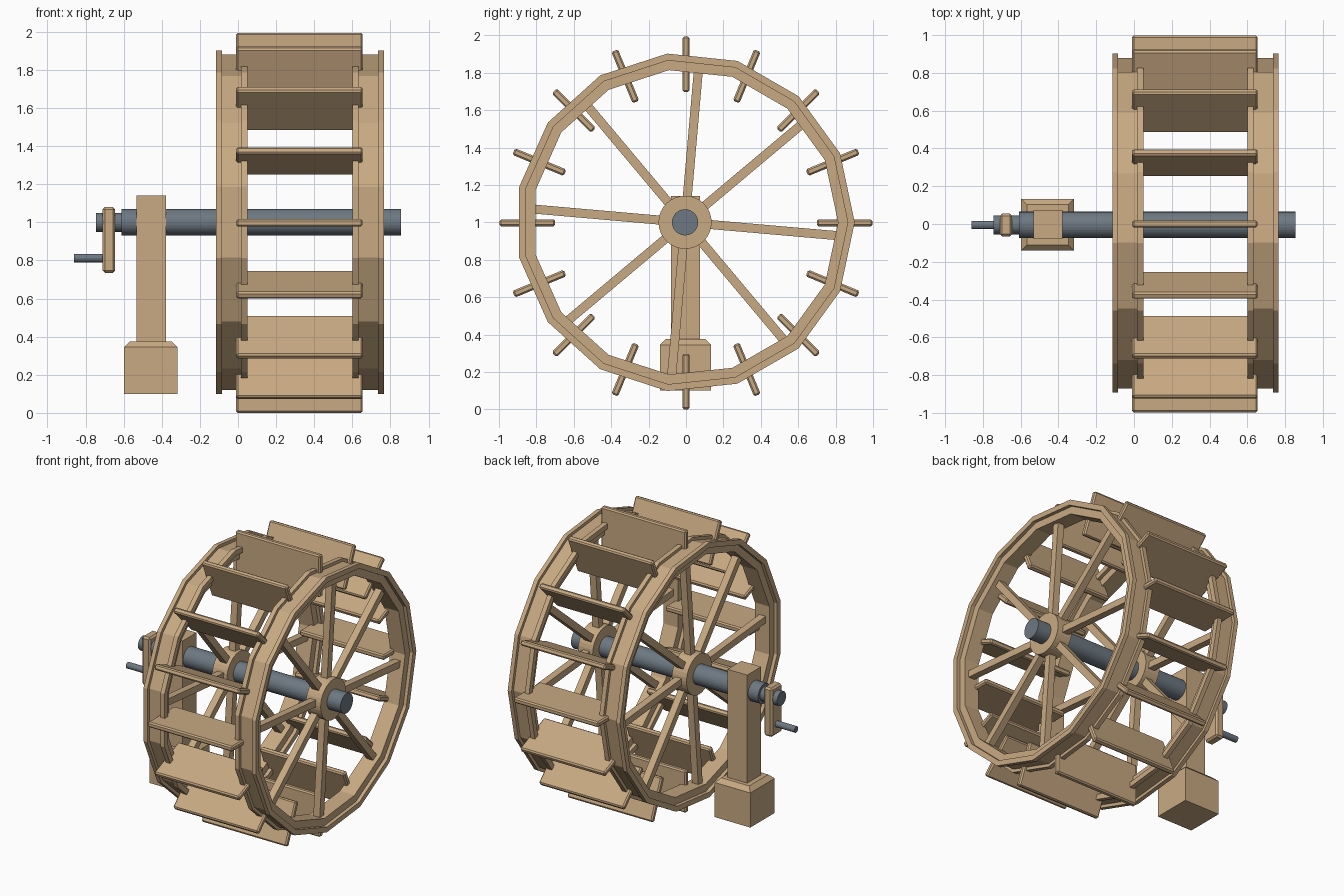
import bpy, bmesh, math
from mathutils import Matrix

cube = bpy.data.objects.get("Cube")
if cube:
    bpy.data.objects.remove(cube)


def material(name, rgb):
    m = bpy.data.materials.new(name)
    m.use_nodes = True
    m.diffuse_color = (*rgb, 1)
    m.node_tree.nodes["Principled BSDF"].inputs["Base Color"].default_value = (*rgb, 1)
    return m


WOOD = material("pale wood", (0.58, 0.40, 0.225))
STEEL = material("grey steel", (0.155, 0.19, 0.225))
CY, CZ = -0.005, 1.0        # axle centre
MID = 0.325                 # middle of the wheel along x


def finish(name, bm, mat):
    bmesh.ops.recalc_face_normals(bm, faces=bm.faces)
    mesh = bpy.data.meshes.new(name)
    bm.to_mesh(mesh)
    bm.free()
    mesh.materials.append(mat)
    obj = bpy.data.objects.new(name, mesh)
    bpy.context.collection.objects.link(obj)
    return obj


def box(name, low, high, mat=WOOD, bevel=0, turn=0, centre=(0, 0, 0)):
    """Box between two corners, optionally turned about the x axis and moved."""
    bm = bmesh.new()
    bmesh.ops.create_cube(bm, size=1)
    for v in bm.verts:
        v.co = [(a + b) / 2 + c * (b - a) for a, b, c in zip(low, high, v.co)]
    if bevel:
        bmesh.ops.bevel(bm, geom=bm.edges[:], offset=bevel, segments=1, affect='EDGES')
    bm.transform(Matrix.Translation(centre) @ Matrix.Rotation(turn, 4, 'X'))
    return finish(name, bm, mat)


def lathe(name, profile, sides, mat, cy=CY, cz=CZ, closed=False):
    """Spin (x, radius) points about the x axis; open profiles get capped."""
    bm = bmesh.new()
    rings = []
    for i in range(sides):
        a = math.tau * i / sides
        rings.append([bm.verts.new((x, cy + r * math.cos(a), cz + r * math.sin(a)))
                      for x, r in profile])
    n = len(profile)
    for i in range(sides):
        p, q = rings[i], rings[(i + 1) % sides]
        for j in range(n if closed else n - 1):
            k = (j + 1) % n
            bm.faces.new((p[j], p[k], q[k], q[j]))
    if not closed:
        bm.faces.new([r[0] for r in rings])
        bm.faces.new([r[-1] for r in rings])
    return finish(name, bm, mat)


# Two fifteen-sided rims, each with raised flanges, plus hubs and spokes
rim = [(0.275, 0.87), (0.275, 0.907), (0.308, 0.907), (0.308, 0.885), (0.41, 0.885),
       (0.41, 0.907), (0.44, 0.907), (0.44, 0.87), (0.415, 0.87), (0.415, 0.818),
       (0.30, 0.818), (0.30, 0.87)]
for side, label in ((1, "left"), (-1, "right")):
    lathe(label + "_rim", [(MID + side * x, r) for x, r in rim], 15, WOOD, closed=True)
    lathe(label + "_hub", [(MID + side * x, 0.142) for x in (0.31, 0.425)], 32, WOOD)
    x = MID + side * 0.36
    for i in range(8):
        box(f"{label}_spoke_{i + 1}", (-0.025, 0.10, -0.024), (0.025, 0.83, 0.024),
            turn=math.radians(40 + 45 * i), centre=(x, CY, CZ))

# Sixteen paddles
for i in range(16):
    box(f"paddle_{i + 1}", (-0.332, 0.70, -0.019), (0.332, 0.997, 0.019), bevel=0.009,
        turn=math.tau * i / 16, centre=(MID - 0.003, 0, 0.997))

# Axle with a thinner stub, crank arm and handle
lathe("axle", [(-0.745, 0.05), (-0.61, 0.05), (-0.61, 0.07), (0.855, 0.07)], 32, STEEL)
box("crank_arm", (-0.71, -0.065, 0.735), (-0.645, 0.055, 1.08), bevel=0.012)
lathe("crank_handle", [(-0.86, 0.022), (-0.66, 0.022)], 16, STEEL, cz=0.812)

# Bearing post on a chamfered footing
box("post", (-0.532, -0.08, 0.36), (-0.378, 0.075, 1.14))
base = box("post_base", (-0.597, -0.14, 0.10), (-0.318, 0.133, 0.375))
bm = bmesh.new()
bm.from_mesh(base.data)
top = [e for e in bm.edges if all(v.co.z > 0.3 for v in e.verts)]
bmesh.ops.bevel(bm, geom=top, offset=0.03, segments=1, affect='EDGES')
bm.to_mesh(base.data)
bm.free()
